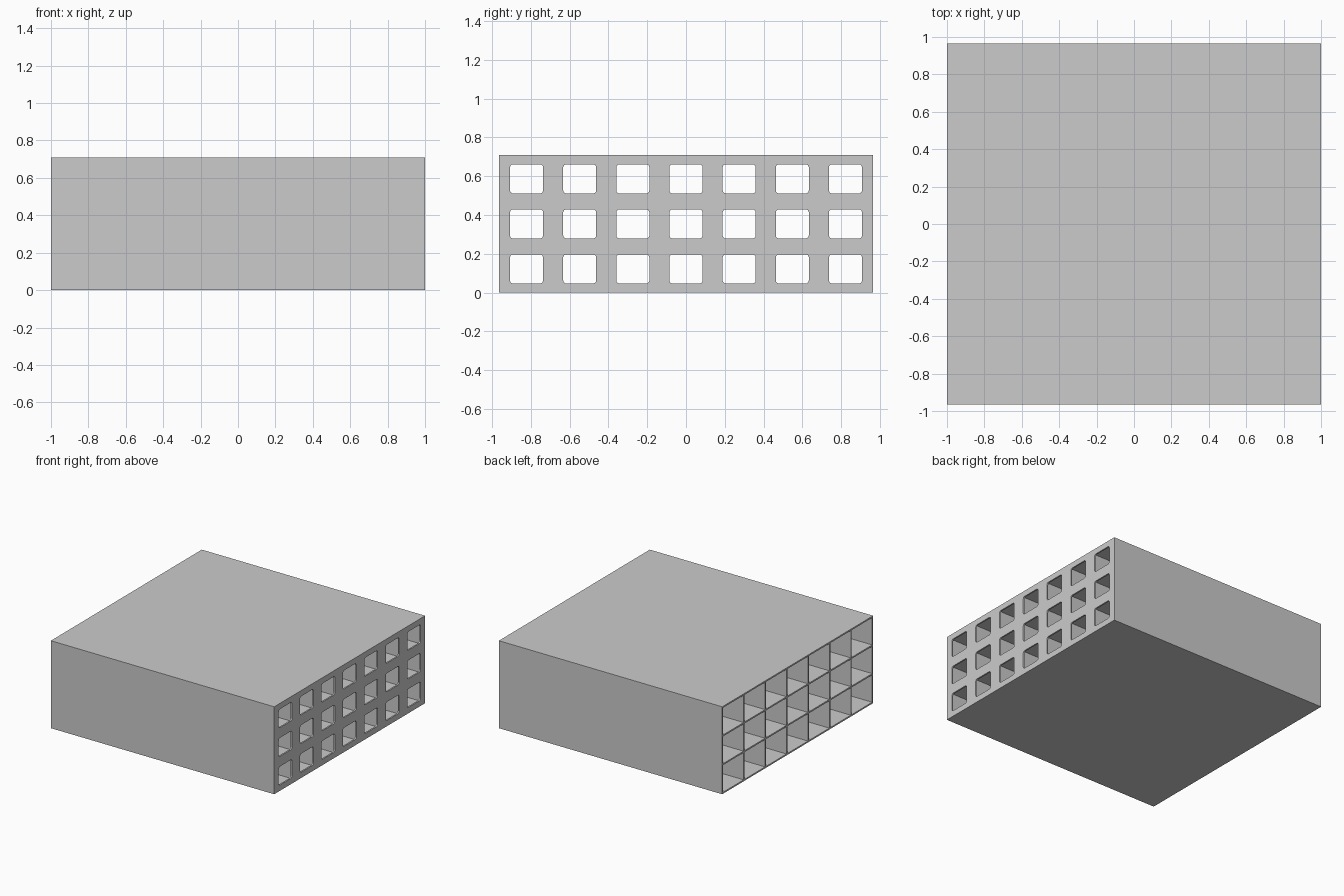
import bpy
import bmesh
from mathutils import Matrix

cube = bpy.data.objects.get("Cube")
if cube:
    bpy.data.objects.remove(cube, do_unlink=True)

# Overall size, wall thickness and grid of compartments
LENGTH, WIDTH, HEIGHT = 2.0, 1.93, 0.708
WALL = 0.012
COLUMNS, ROWS = 7, 3
PITCH_Y = (WIDTH - WALL) / COLUMNS
PITCH_Z = (HEIGHT - WALL) / ROWS
WINDOW_Y, WINDOW_Z, CORNER = 0.17, 0.15, 0.016

grey = bpy.data.materials.new("plain grey")
grey.use_nodes = True
colour = (0.6, 0.6, 0.6, 1)
grey.diffuse_color = colour
grey.node_tree.nodes["Principled BSDF"].inputs["Base Color"].default_value = colour


def add_box(bm, centre, size, corner=0):
    """Add a box, rounding its four edges along x when corner is given."""
    matrix = Matrix.Translation(centre) @ Matrix.Diagonal((*size, 1))
    verts = bmesh.ops.create_cube(bm, size=1, matrix=matrix)["verts"]
    if corner:
        edges = {e for v in verts for e in v.link_edges}
        along_x = [e for e in edges
                   if abs(e.verts[0].co.x - e.verts[1].co.x) > corner]
        bmesh.ops.bevel(bm, geom=along_x, offset=corner, segments=4,
                        profile=0.5, affect='EDGES')


def make_object(name, bm):
    mesh = bpy.data.meshes.new(name)
    bm.to_mesh(mesh)
    bm.free()
    mesh.materials.append(grey)
    obj = bpy.data.objects.new(name, mesh)
    bpy.context.collection.objects.link(obj)
    return obj


def grid_cutter(name, x_min, x_max, size_y, size_z, corner=0):
    """One cutting box per compartment, running from x_min to x_max."""
    bm = bmesh.new()
    for column in range(COLUMNS):
        for row in range(ROWS):
            y = (column - (COLUMNS - 1) / 2) * PITCH_Y
            z = HEIGHT / 2 + (row - (ROWS - 1) / 2) * PITCH_Z
            add_box(bm, ((x_min + x_max) / 2, y, z),
                    (x_max - x_min, size_y, size_z), corner)
    cutter = make_object(name, bm)
    cutter.hide_render = True
    return cutter


# Solid block that becomes the rack
bm = bmesh.new()
add_box(bm, (0, 0, HEIGHT / 2), (LENGTH, WIDTH, HEIGHT))
rack = make_object("compartment_rack", bm)

# Deep compartments open at one end, rounded windows through the end panel
half = LENGTH / 2
cutters = [
    grid_cutter("compartment_cutter", -half - 0.1, half - WALL,
                PITCH_Y - WALL, PITCH_Z - WALL),
    grid_cutter("window_cutter", half - 0.1, half + 0.1,
                WINDOW_Y, WINDOW_Z, CORNER),
]
bpy.context.view_layer.objects.active = rack
rack.select_set(True)
for cutter in cutters:
    cut = rack.modifiers.new(cutter.name, 'BOOLEAN')
    cut.operation = 'DIFFERENCE'
    cut.solver = 'EXACT'
    cut.object = cutter
    bpy.ops.object.modifier_apply(modifier=cut.name)
    bpy.data.objects.remove(cutter, do_unlink=True)
